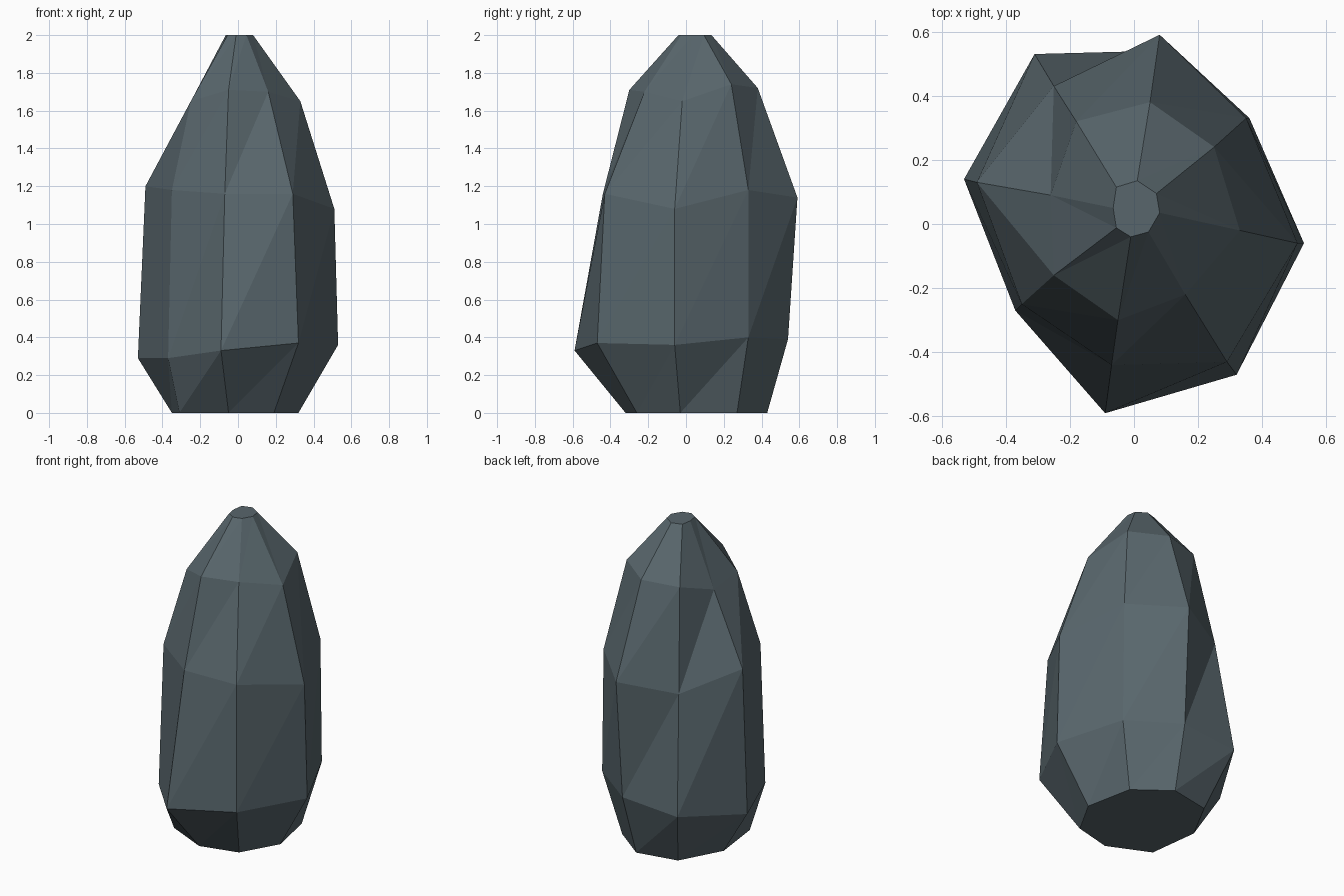
import bpy, bmesh

# Irregular eight-sided cross-sections from base to tip (x, y, z), counter-clockwise
RINGS = [
    # flat base
    [(.32, -.03, 0), (.26, .27, 0), (.05, .43, 0), (-.21, .38, 0),
     (-.35, .12, 0), (-.31, -.2, 0), (-.05, -.32, 0), (.19, -.26, 0)],
    # widest part
    [(.53, -.06, .36), (.36, .33, .4), (.07, .54, .39), (-.31, .53, .36),
     (-.53, .14, .29), (-.37, -.27, .29), (-.09, -.59, .33), (.32, -.47, .37)],
    # shoulder
    [(.51, -.06, 1.08), (.35, .33, 1.18), (.08, .59, 1.14), (-.25, .43, 1.09),
     (-.49, .13, 1.2), (-.35, -.25, 1.18), (-.07, -.44, 1.16), (.29, -.43, 1.16)],
    # neck
    [(.33, -.02, 1.65), (.25, .24, 1.74), (.05, .38, 1.72), (-.18, .32, 1.71),
     (-.26, .09, 1.63), (-.25, -.16, 1.65), (-.05, -.3, 1.71), (.16, -.22, 1.7)],
    # blunt tip
    [(.08, .035, 2), (.07, .095, 2), (.01, .135, 2), (-.055, .115, 2),
     (-.065, .05, 2), (-.055, -.012, 2), (-.01, -.04, 2), (.045, -.025, 2)],
]

# Stone colour
stone = bpy.data.materials.new("slate_grey")
stone.diffuse_color = (.098, .133, .150, 1)

# Loft the rings into faceted rock sides
bm = bmesh.new()
loops = [[bm.verts.new(p) for p in ring] for ring in RINGS]
for low, high in zip(loops, loops[1:]):
    for i in range(len(low)):
        j = (i + 1) % len(low)
        bm.faces.new((low[i], low[j], high[j]))
        bm.faces.new((low[i], high[j], high[i]))

# Close the base and the tip
bm.faces.new(reversed(loops[0]))
bm.faces.new(loops[-1])

mesh = bpy.data.meshes.new("standing_rock")
bm.to_mesh(mesh)
bm.free()
mesh.materials.append(stone)
rock = bpy.data.objects.new("standing_rock", mesh)
bpy.context.collection.objects.link(rock)
